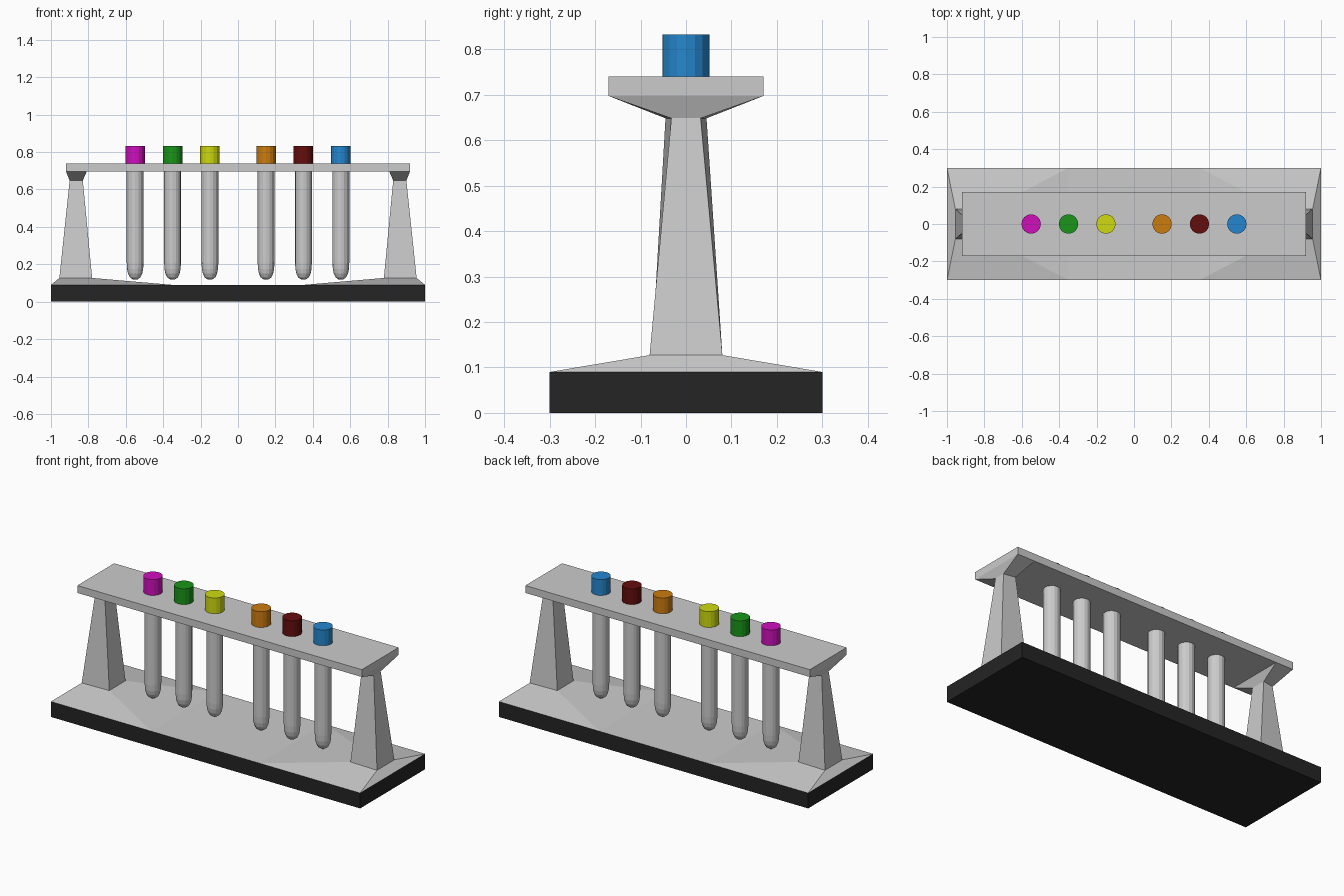
import bpy, bmesh, math

if "Cube" in bpy.data.objects:
    bpy.data.objects.remove(bpy.data.objects["Cube"])


def material(name, rgb):
    m = bpy.data.materials.new(name)
    m.diffuse_color = (*rgb, 1)
    m.use_nodes = True
    m.node_tree.nodes["Principled BSDF"].inputs["Base Color"].default_value = m.diffuse_color
    return m


def make(name, verts, faces, mat=None, mirror=False):
    me = bpy.data.meshes.new(name)
    me.from_pydata(verts, [], faces)
    bm = bmesh.new()
    bm.from_mesh(me)
    bmesh.ops.recalc_face_normals(bm, faces=bm.faces)
    bm.to_mesh(me)
    bm.free()
    ob = bpy.data.objects.new(name, me)
    bpy.context.collection.objects.link(ob)
    if mat:
        me.materials.append(mat)
    if mirror:
        ob.modifiers.new("mirror", 'MIRROR')
    return ob


def loft(name, low, high, mat=None, mirror=False, top=True):
    """Four-sided block; each end is (x0, y half width at x0, x1, y half width at x1, z)."""
    verts = []
    for x0, h0, x1, h1, z in (low, high):
        verts += [(x0, -h0, z), (x1, -h1, z), (x1, h1, z), (x0, h0, z)]
    faces = [(0, 3, 2, 1)] + [(i, (i + 1) % 4, (i + 1) % 4 + 4, i + 4) for i in range(4)]
    if top:
        faces.append((4, 5, 6, 7))
    return make(name, verts, faces, mat, mirror)


def lathe(name, x, profile, sides, mat=None):
    """Flat-faceted turned part around a vertical axis, capped at both ends."""
    verts, faces = [], []
    for r, z in profile:
        for k in range(sides):
            a = 2 * math.pi * k / sides
            verts.append((x + r * math.cos(a), r * math.sin(a), z))
    for j in range(len(profile) - 1):
        for k in range(sides):
            n = (k + 1) % sides
            faces.append((j * sides + k, j * sides + n, (j + 1) * sides + n, (j + 1) * sides + k))
    last = (len(profile) - 1) * sides
    faces += [tuple(range(sides))[::-1], tuple(range(last, last + sides))]
    return make(name, verts, faces, mat)


# Black base, open on top where the grey deck covers it
black = material("black", (0.018, 0.018, 0.018))
loft("base", (-1, .3, 1, .3, 0), (-1, .3, 1, .3, .09), black, top=False)

# Deck: flat middle, rising to the foot of each post
deck = [(0, -.3, .09), (.35, -.3, .09), (1, -.3, .09), (1, .3, .09), (.35, .3, .09), (0, .3, .09),
        (.78, -.075, .127), (.955, -.08, .127), (.955, .08, .127), (.78, .075, .127)]
make("deck", deck, [(0, 1, 4, 5), (1, 6, 9, 4), (1, 2, 7, 6), (2, 3, 8, 7), (3, 4, 9, 8)], mirror=True)

# Posts and the flared brackets over them
loft("posts", (.78, .075, .955, .08, .127), (.83, .045, .90, .032, .65), mirror=True)
loft("brackets", (.83, .045, .90, .032, .648), (.808, .17, .92, .17, .697), mirror=True)

# Shelf
loft("shelf", (-.92, .17, .92, .17, .697), (-.92, .17, .92, .17, .74))

# Test tubes with coloured stoppers
tube = [(.014, .12), (.028, .13), (.038, .15), (.043, .175), (.045, .21), (.045, .72)]
stoppers = [(-.55, "magenta", (.62, .005, .5)), (-.35, "green", (.01, .3, .01)),
            (-.15, "yellow", (.62, .7, .005)), (.15, "orange", (.6, .2, .005)),
            (.35, "dark_red", (.13, .004, .004)), (.55, "blue", (.018, .24, .62))]
for x, colour, rgb in stoppers:
    lathe("tube_" + colour, x, tube, 16)
    lathe("stopper_" + colour, x, [(.052, .735), (.052, .832)], 16, material(colour, rgb))
